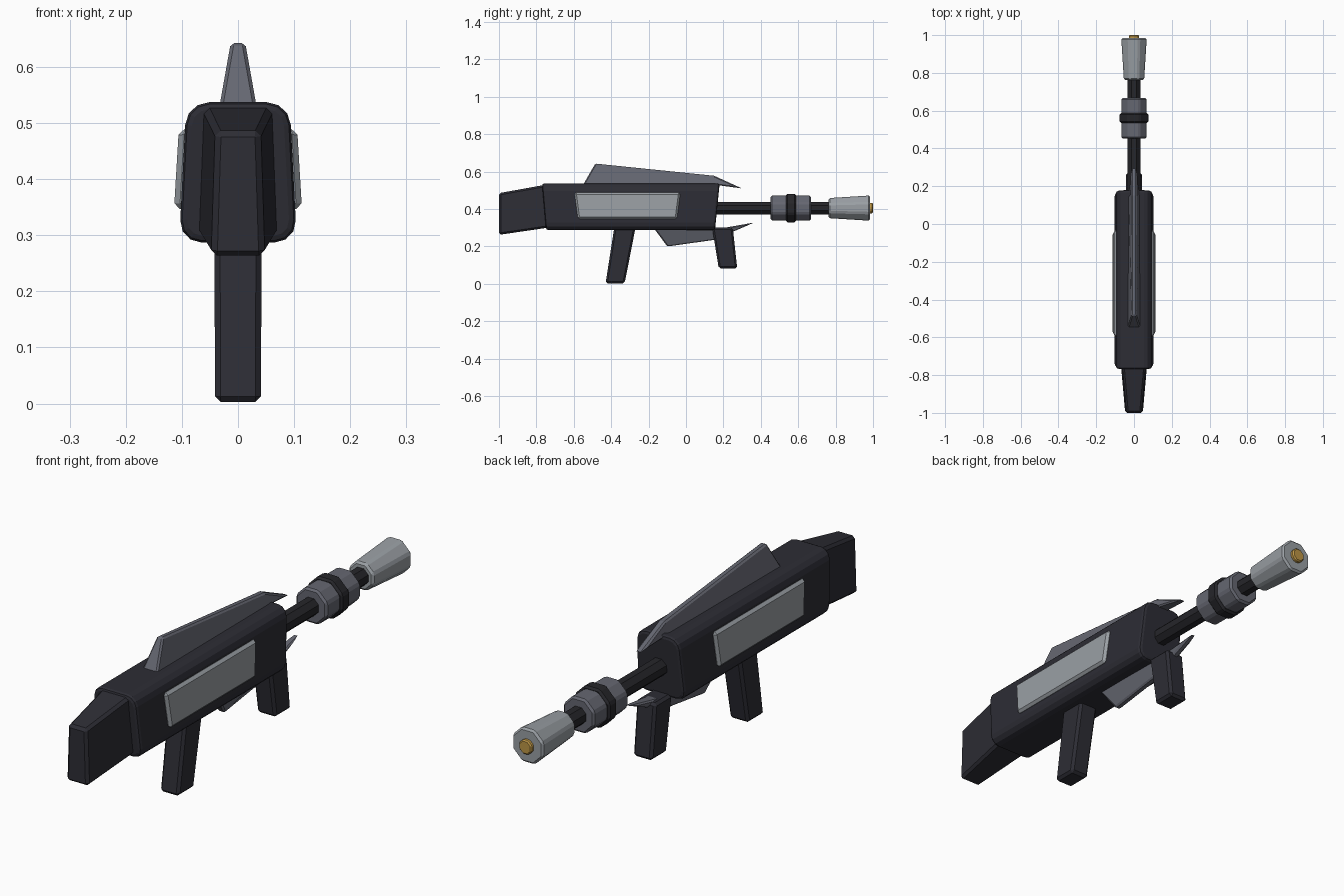
import bpy, bmesh, math
from mathutils import Matrix, Vector

cube = bpy.data.objects.get("Cube")
if cube:
    bpy.data.objects.remove(cube)


def material(name, rgb):
    m = bpy.data.materials.new(name)
    m.use_nodes = True
    m.diffuse_color = (*rgb, 1)
    node = m.node_tree.nodes["Principled BSDF"]
    node.inputs["Base Color"].default_value = (*rgb, 1)
    node.inputs["Roughness"].default_value = 0.6
    return m


DARK = material("dark gunmetal", (0.026, 0.026, 0.035))
BLACK = material("black rubber", (0.019, 0.019, 0.023))
STEEL = material("blue grey steel", (0.13, 0.135, 0.165))
SILVER = material("light silver", (0.32, 0.345, 0.37))
GOLD = material("gold", (0.5, 0.3, 0.06))


def finish(name, bm, mat, bevel, segments=1):
    bmesh.ops.recalc_face_normals(bm, faces=bm.faces)
    mesh = bpy.data.meshes.new(name)
    bm.to_mesh(mesh)
    bm.free()
    mesh.materials.append(mat)
    obj = bpy.data.objects.new(name, mesh)
    bpy.context.collection.objects.link(obj)
    if bevel:
        mod = obj.modifiers.new("edge bevel", "BEVEL")
        mod.width = bevel
        mod.segments = segments
        mod.limit_method = "ANGLE"
        mod.angle_limit = math.radians(35)
    return obj


def slab(name, profile, mat, bevel, segments=1, rounding=0, round_segments=3):
    """Side profile of (y, z, half width) points, spanned across x.
    Rounding softens the long edges that run along y."""
    bm = bmesh.new()
    sides = [[bm.verts.new((s * w, y, z)) for y, z, w in profile] for s in (1, -1)]
    bm.faces.new(sides[0])
    bm.faces.new(sides[1][::-1])
    for i in range(len(profile)):
        j = (i + 1) % len(profile)
        bm.faces.new((sides[0][i], sides[1][i], sides[1][j], sides[0][j]))
    bmesh.ops.recalc_face_normals(bm, faces=bm.faces)
    if rounding:
        edges = [e for e in bm.edges
                 if abs((e.verts[0].co - e.verts[1].co).normalized().y) > 0.8]
        bmesh.ops.bevel(bm, geom=edges, offset=rounding, segments=round_segments,
                        profile=0.5, affect="EDGES")
    return finish(name, bm, mat, bevel, segments)


def tube(name, start, end, r1, r2, mat, bevel=0.008, sides=8):
    """Faceted tube lying along the barrel axis."""
    bm = bmesh.new()
    bmesh.ops.create_cone(bm, cap_ends=True, segments=sides, radius1=r1,
                          radius2=r2, depth=end - start)
    turn = Matrix.Rotation(-math.pi / 2, 4, "X") @ Matrix.Rotation(math.pi / sides, 4, "Z")
    bm.transform(Matrix.Translation((0, (start + end) / 2, 0.405)) @ turn)
    return finish(name, bm, mat, bevel)


# Receiver and stock
slab("receiver", [(-0.77, 0.537, 0.092), (0.18, 0.537, 0.092),
                  (0.155, 0.287, 0.105), (-0.748, 0.287, 0.105)],
     DARK, 0.012, 2, rounding=0.04)
slab("stock", [(-1.0, 0.485, 0.04), (-0.75, 0.53, 0.062),
               (-0.74, 0.3, 0.07), (-1.0, 0.262, 0.047)], DARK, 0.01)

# Grips
slab("rear_grip", [(-0.382, 0.31, 0.042), (-0.268, 0.31, 0.042),
                   (-0.328, 0.003, 0.041), (-0.43, 0.003, 0.041)], DARK, 0.01)
slab("front_grip", [(0.14, 0.3, 0.042), (0.25, 0.3, 0.042),
                    (0.274, 0.083, 0.041), (0.175, 0.083, 0.041)], DARK, 0.01)

# Swept fins above and below
slab("top_fin", [(-0.55, 0.53, 0.033), (-0.485, 0.643, 0.013), (0.15, 0.578, 0.015),
                 (0.3, 0.51, 0.014), (0.15, 0.53, 0.03)], STEEL, 0.006)
slab("bottom_fin", [(-0.17, 0.295, 0.033), (-0.1, 0.2, 0.013), (0.15, 0.235, 0.015),
                    (0.365, 0.328, 0.012), (0.15, 0.29, 0.03)], STEEL, 0.006)

# Side panels, following the slope of the receiver
for side, label in ((1, "left"), (-1, "right")):
    bm = bmesh.new()
    outline = [(-0.597, 0.489), (-0.03, 0.489), (-0.048, 0.347), (-0.578, 0.347)]
    rings = [[bm.verts.new((side * (x - (z - 0.347) * 0.06), y, z)) for y, z in outline]
             for x in (0.085, 0.114)]
    bm.faces.new(rings[0])
    bm.faces.new(rings[1])
    for i in range(4):
        j = (i + 1) % 4
        bm.faces.new((rings[0][i], rings[0][j], rings[1][j], rings[1][i]))
    finish(label + "_panel", bm, SILVER, 0.01)

# Barrel assembly
tube("barrel", 0.13, 0.8, 0.036, 0.036, BLACK, 0)
tube("barrel_sleeve", 0.453, 0.668, 0.073, 0.073, STEEL)
tube("sleeve_ring", 0.535, 0.587, 0.083, 0.083, BLACK)
tube("muzzle", 0.762, 0.985, 0.058, 0.073, SILVER)
tube("muzzle_tip", 0.96, 1.0, 0.03, 0.03, GOLD, 0.005)
